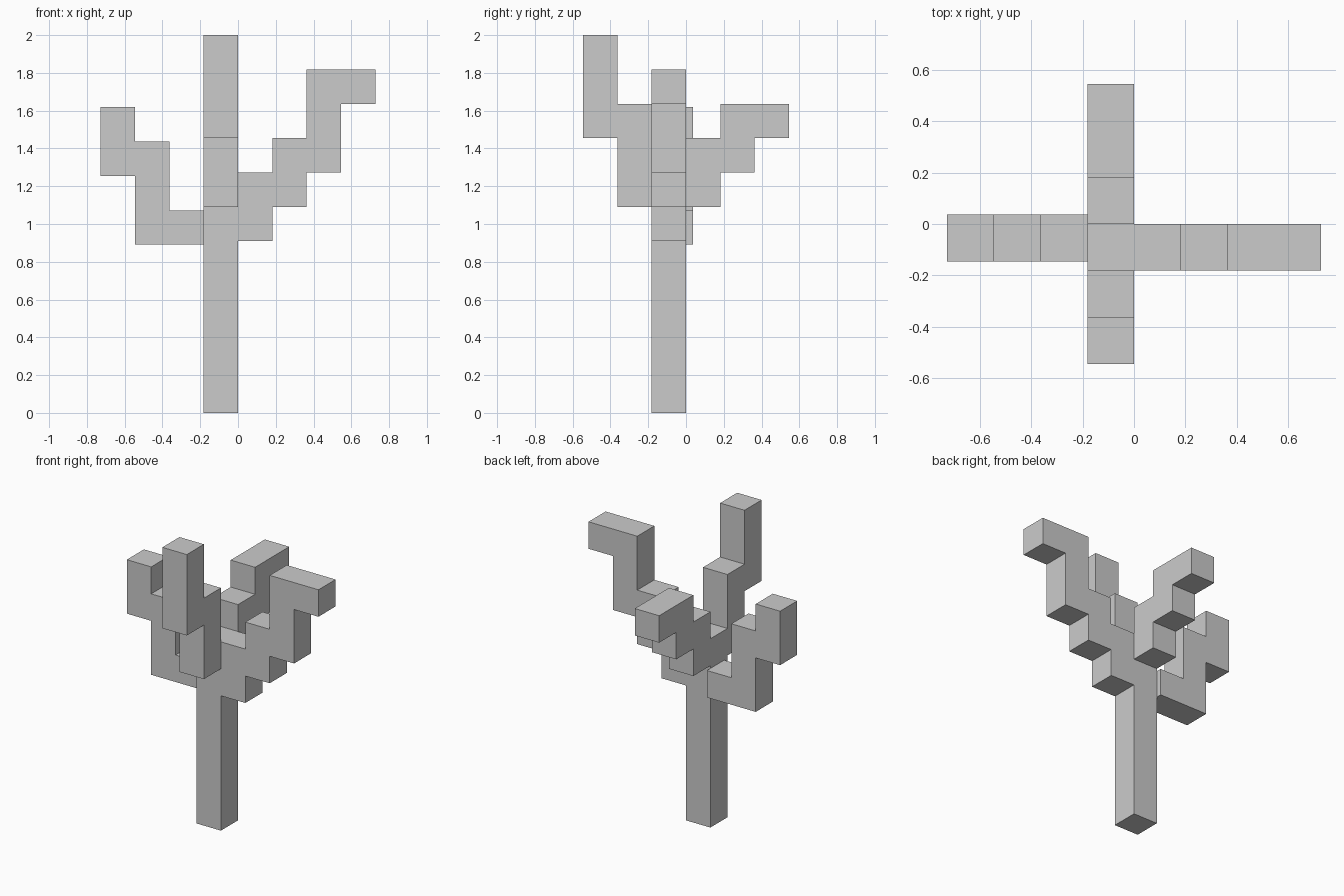
import bpy, bmesh
from mathutils import Vector

if "Cube" in bpy.data.objects:
    bpy.data.objects.remove(bpy.data.objects["Cube"])

U = 2 / 11  # block size: the model is 11 blocks tall


def finish(name, bm):
    bmesh.ops.remove_doubles(bm, verts=bm.verts, dist=1e-5)
    bmesh.ops.recalc_face_normals(bm, faces=bm.faces)
    bmesh.ops.dissolve_limit(bm, angle_limit=0.01, verts=bm.verts, edges=bm.edges)
    mesh = bpy.data.meshes.new(name)
    bm.to_mesh(mesh)
    bm.free()
    obj = bpy.data.objects.new(name, mesh)
    bpy.context.collection.objects.link(obj)
    return obj


def stepped(name, columns, start, out, side):
    """Extrude a stepped outline one block wide.
    columns: (bottom, top) of each one-block step going outwards, in blocks."""
    outline = []
    for i, (low, _) in enumerate(columns):
        outline += [(i, low), (i + 1, low)]
    for i, (_, high) in reversed(list(enumerate(columns))):
        outline += [(i + 1, high), (i, high)]
    outline = [p for i, p in enumerate(outline) if p != outline[i - 1]]

    start, out, side = Vector(start), Vector(out), Vector(side)
    bm = bmesh.new()
    verts = [bm.verts.new((start + out * r + Vector((0, 0, z))) * U) for r, z in outline]
    face = bm.faces.new(verts)
    new = bmesh.ops.extrude_face_region(bm, geom=[face])["geom"]
    bmesh.ops.translate(bm, vec=side * U,
                        verts=[g for g in new if isinstance(g, bmesh.types.BMVert)])
    return finish(name, bm)


X, Y = (1, 0, 0), (0, 1, 0)

# Trunk: one square post
stepped("trunk", [(0, 7)], (-1, -1, 0), X, Y)

# Branches climbing outwards on the four sides
stepped("right_branch", [(5, 7), (6, 8), (7, 10), (9, 10)], (0, -1, 0), X, Y)
stepped("left_branch", [(4.9, 5.9), (4.9, 7.9), (6.9, 8.9)], (-1, -0.8, 0), (-1, 0, 0), Y)
stepped("front_branch", [(6, 9), (8, 11)], (-1, -1, 0), (0, -1, 0), X)
stepped("back_branch", [(6, 8), (7, 9), (8, 9)], (-1, 0, 0), Y, X)
